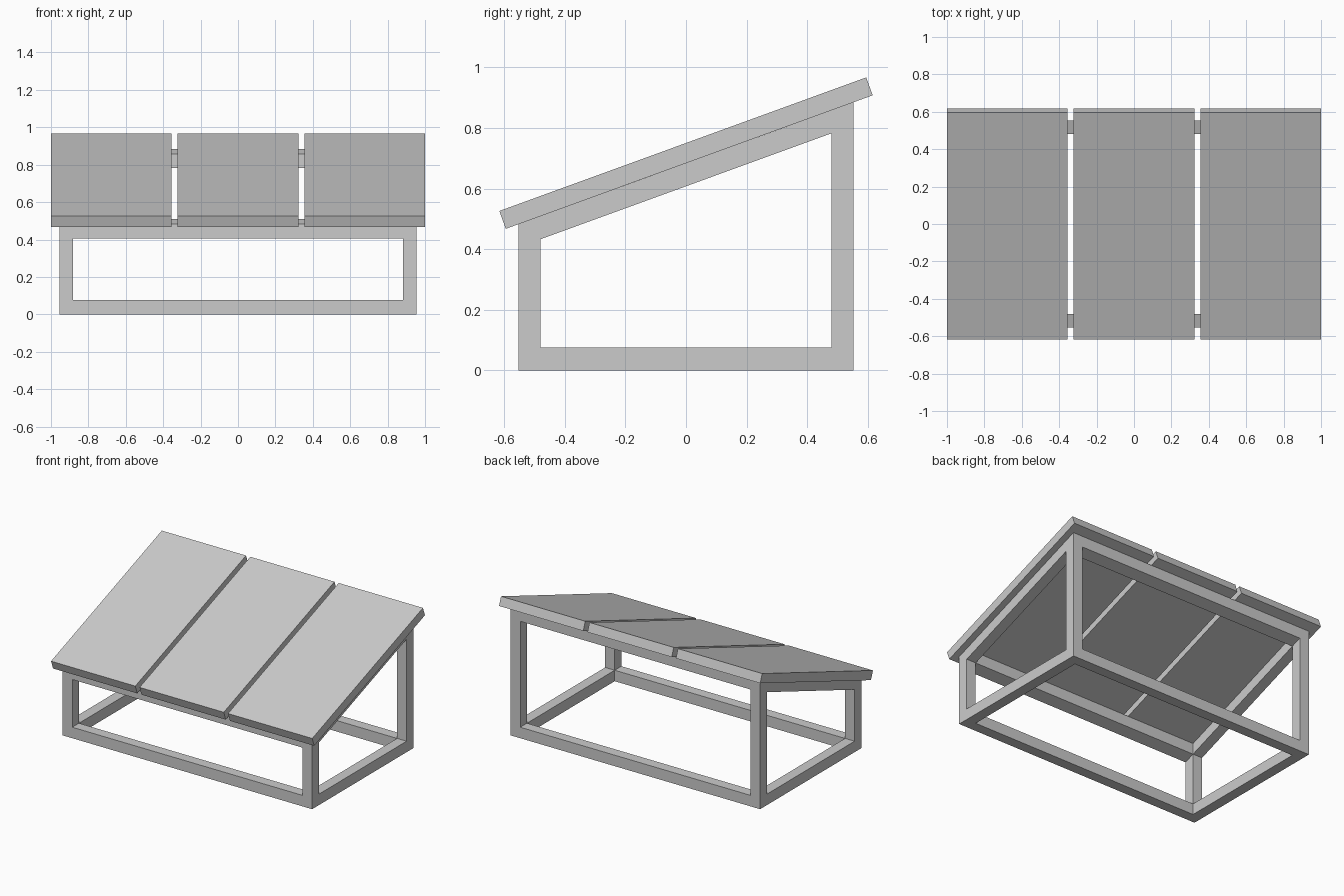
import bpy, bmesh, math

if "Cube" in bpy.data.objects:
    bpy.data.objects.remove(bpy.data.objects["Cube"])

SLOPE = math.radians(20)
X, Y = 0.955, 0.553        # outer half size of the frame
W, H = 0.073, 0.076        # bar width and height


def roof(y):
    # height of the sloped underside of the panels
    return 0.6836 + y * math.tan(SLOPE)


def finish(name, bm):
    bmesh.ops.recalc_face_normals(bm, faces=bm.faces)
    mesh = bpy.data.meshes.new(name)
    bm.to_mesh(mesh)
    bm.free()
    obj = bpy.data.objects.new(name, mesh)
    bpy.context.collection.objects.link(obj)
    return obj


def extrude_x(name, quads, x0, x1):
    # extrude a strip of (y, z) quads along x, welding shared corners
    bm = bmesh.new()
    cache = {}

    def vert(p):
        if p not in cache:
            cache[p] = bm.verts.new((x0, *p))
        return cache[p]

    for q in quads:
        bm.faces.new([vert(p) for p in q])
    ext = bmesh.ops.extrude_face_region(bm, geom=bm.faces[:], use_keep_orig=True)
    moved = [g for g in ext["geom"] if isinstance(g, bmesh.types.BMVert)]
    bmesh.ops.translate(bm, verts=moved, vec=(x1 - x0, 0, 0))
    return finish(name, bm)


# Side frames: trapezoid rings with a sloped top bar
yi = Y - W
outer = [(-Y, 0), (Y, 0), (Y, roof(Y)), (-Y, roof(-Y))]
inner = [(-yi, H), (yi, H), (yi, roof(yi) - H), (-yi, roof(-yi) - H)]
ring = [(outer[i], outer[(i + 1) % 4], inner[(i + 1) % 4], inner[i]) for i in range(4)]
extrude_x("left_side_frame", ring, -X, -X + W)
extrude_x("right_side_frame", ring, X - W, X)

# Long rails joining the side frames: flat at the base, bevelled at the top
for side, a, b in (("front", -Y, -yi), ("back", yi, Y)):
    base = [(a, 0), (b, 0), (b, H), (a, H)]
    top = [(a, roof(a) - H), (b, roof(b) - H), (b, roof(b)), (a, roof(a))]
    extrude_x(side + "_base_rail", [base], -X + W, X - W)
    extrude_x(side + "_top_rail", [top], -X + W, X - W)

# Three tilted panels with narrow gaps
PW, GAP = 0.645, 0.0325
for i, name in enumerate(("left_panel", "middle_panel", "right_panel")):
    bm = bmesh.new()
    bmesh.ops.create_cube(bm, size=1)
    bmesh.ops.scale(bm, verts=bm.verts, vec=(PW, 1.289, 0.0627))
    panel = finish(name, bm)
    panel.location = ((i - 1) * (PW + GAP), 0, 0.717)
    panel.rotation_euler = (SLOPE, 0, 0)
